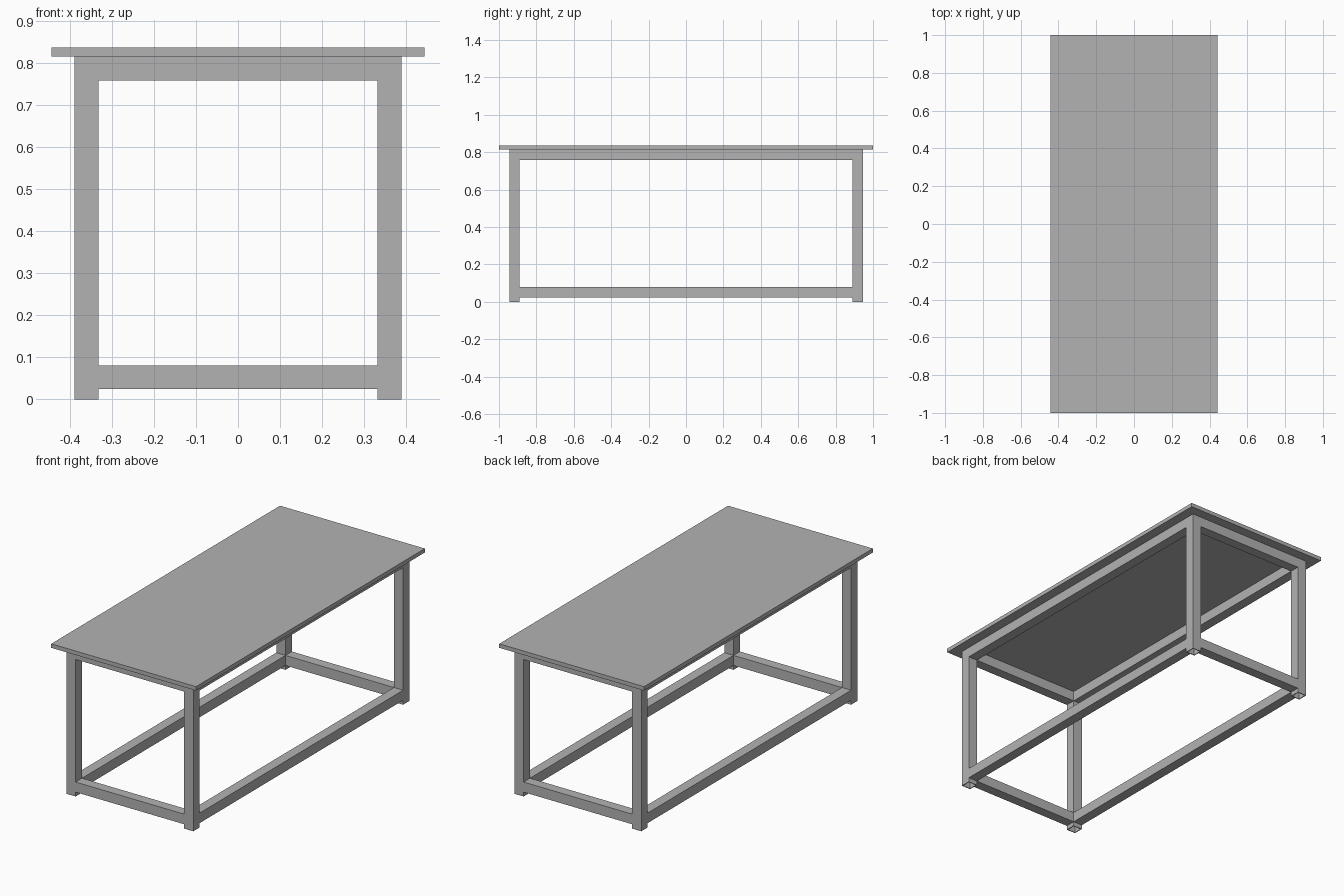
import bpy, bmesh
from mathutils import Vector

default = bpy.data.objects.get("Cube")
if default:
    bpy.data.objects.remove(default, do_unlink=True)

HALF_X, HALF_Y, HEIGHT = 0.443, 1.0, 0.836   # tabletop extents
TOP_T, TUBE, OVERHANG = 0.022, 0.056, 0.055  # board, tube and overhang sizes
WALL, FOOT = 0.006, 0.024                    # tube wall, gap under lower rails
UNDER = HEIGHT - TOP_T
LEG_X = HALF_X - OVERHANG - TUBE / 2
LEG_Y = HALF_Y - OVERHANG - TUBE / 2

grey = bpy.data.materials.new("plain grey")
grey.use_nodes = True
colour = (0.45, 0.45, 0.45, 1)
grey.diffuse_color = colour
grey.node_tree.nodes["Principled BSDF"].inputs["Base Color"].default_value = colour


def box(name, centre, size, hollow=False):
    bm = bmesh.new()
    bmesh.ops.create_cube(bm, size=1)
    bmesh.ops.scale(bm, vec=Vector(size), verts=bm.verts)
    if hollow:
        # Open the bottom end as a square tube
        end = min(bm.faces, key=lambda f: f.calc_center_median().z)
        bmesh.ops.inset_individual(bm, faces=[end], thickness=WALL)
        bmesh.ops.translate(bm, verts=end.verts[:], vec=(0, 0, 0))
        bore = bmesh.ops.extrude_discrete_faces(bm, faces=[end])["faces"][0]
        bmesh.ops.translate(bm, verts=bore.verts[:], vec=(0, 0, size[2] - WALL))
    mesh = bpy.data.meshes.new(name)
    bm.to_mesh(mesh)
    bm.free()
    mesh.materials.append(grey)
    obj = bpy.data.objects.new(name, mesh)
    obj.location = centre
    bpy.context.collection.objects.link(obj)


# Tabletop
box("tabletop", (0, 0, HEIGHT - TOP_T / 2), (2 * HALF_X, 2 * HALF_Y, TOP_T))

# Four hollow legs
for sx, side in ((1, "left"), (-1, "right")):
    for sy, end in ((-1, "front"), (1, "back")):
        box(f"{end}_{side}_leg", (sx * LEG_X, sy * LEG_Y, UNDER / 2),
            (TUBE, TUBE, UNDER), hollow=True)

# Upper and lower rails between the legs
for level, z in (("upper", UNDER - TUBE / 2), ("lower", FOOT + TUBE / 2)):
    for s, side, end in ((1, "left", "back"), (-1, "right", "front")):
        box(f"{level}_{side}_rail", (s * LEG_X, 0, z), (TUBE, 2 * LEG_Y - TUBE, TUBE))
        box(f"{level}_{end}_rail", (0, s * LEG_Y, z), (2 * LEG_X - TUBE, TUBE, TUBE))
